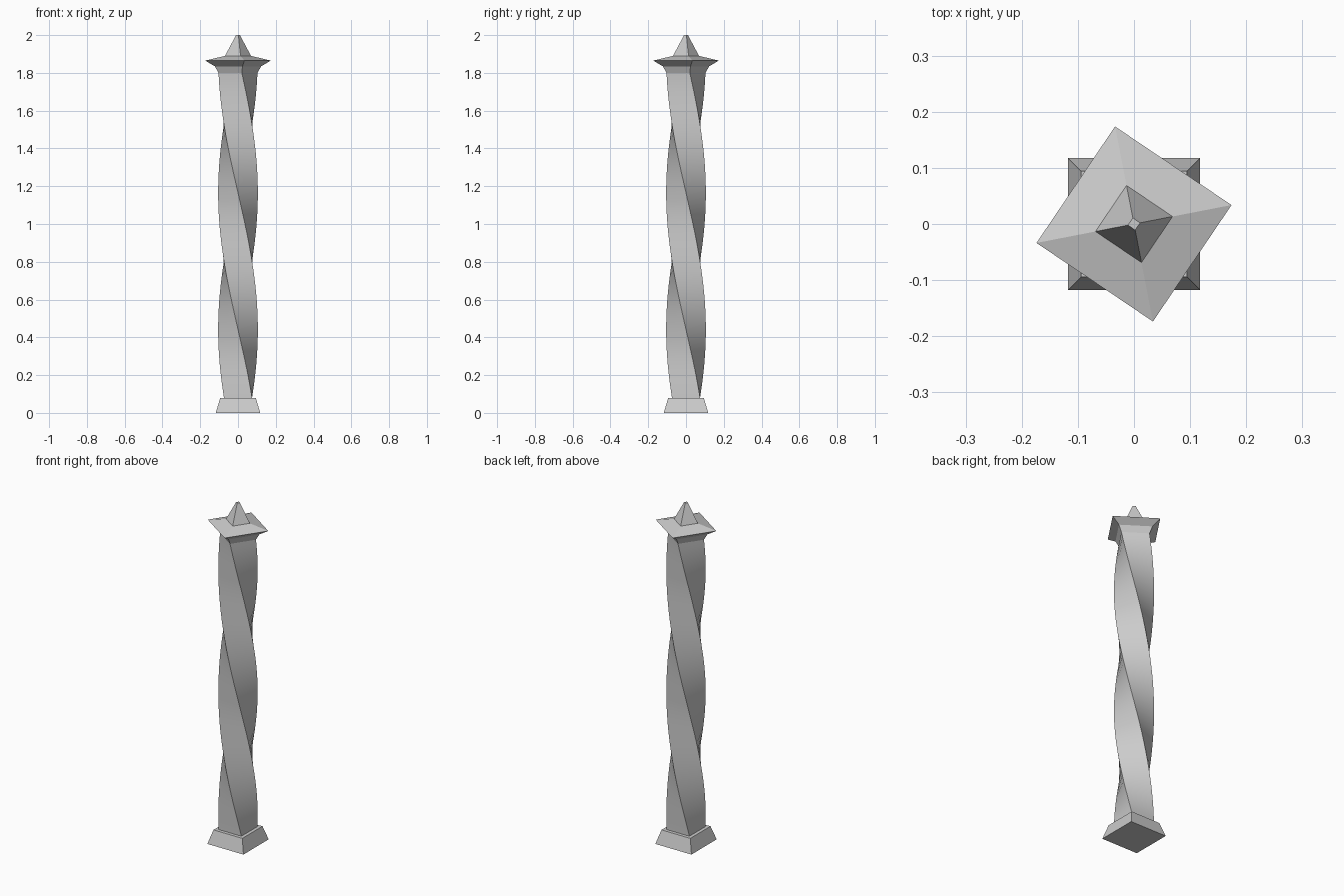
import bpy, bmesh
from math import cos, sin, pi, radians

if "Cube" in bpy.data.objects:
    bpy.data.objects.remove(bpy.data.objects["Cube"])

TWIST_START, TWIST_END = 0.08, 1.80
TWIST = radians(-214)


def square_loft(name, sections):
    """Loft square rings given as (z, corner radius, rotation)."""
    bm = bmesh.new()
    rings = []
    for z, r, a in sections:
        rings.append([bm.verts.new((r * cos(a + pi / 4 + k * pi / 2),
                                    r * sin(a + pi / 4 + k * pi / 2), z))
                      for k in range(4)])
    for lo, hi in zip(rings, rings[1:]):
        for k in range(4):
            n = (k + 1) % 4
            bm.faces.new((lo[k], lo[n], hi[n], hi[k]))
    bm.faces.new(rings[0][::-1])
    bm.faces.new(rings[-1])
    mesh = bpy.data.meshes.new(name)
    bm.to_mesh(mesh)
    bm.free()
    obj = bpy.data.objects.new(name, mesh)
    bpy.context.collection.objects.link(obj)
    return obj


# Tapered square foot
square_loft("base", [(0, 0.1665, 0), (0.08, 0.133, 0)])

# Twisted square shaft
N = 48
shaft = square_loft("twisted_shaft", [
    (TWIST_START + (TWIST_END - TWIST_START) * i / N, 0.105, TWIST * i / N)
    for i in range(N + 1)])
bpy.ops.object.select_all(action='DESELECT')
bpy.context.view_layer.objects.active = shaft
shaft.select_set(True)
bpy.ops.object.shade_smooth_by_angle(angle=radians(30))

# Flared capital, turned with the end of the shaft
square_loft("capital", [(z, r, TWIST) for z, r in
                        [(1.80, 0.105), (1.835, 0.125), (1.865, 0.177), (1.89, 0.07)]])

# Pointed finial with a tiny flat tip
square_loft("finial", [(1.89, 0.07, TWIST), (1.99, 0.016, TWIST), (2.0, 0.011, TWIST)])
